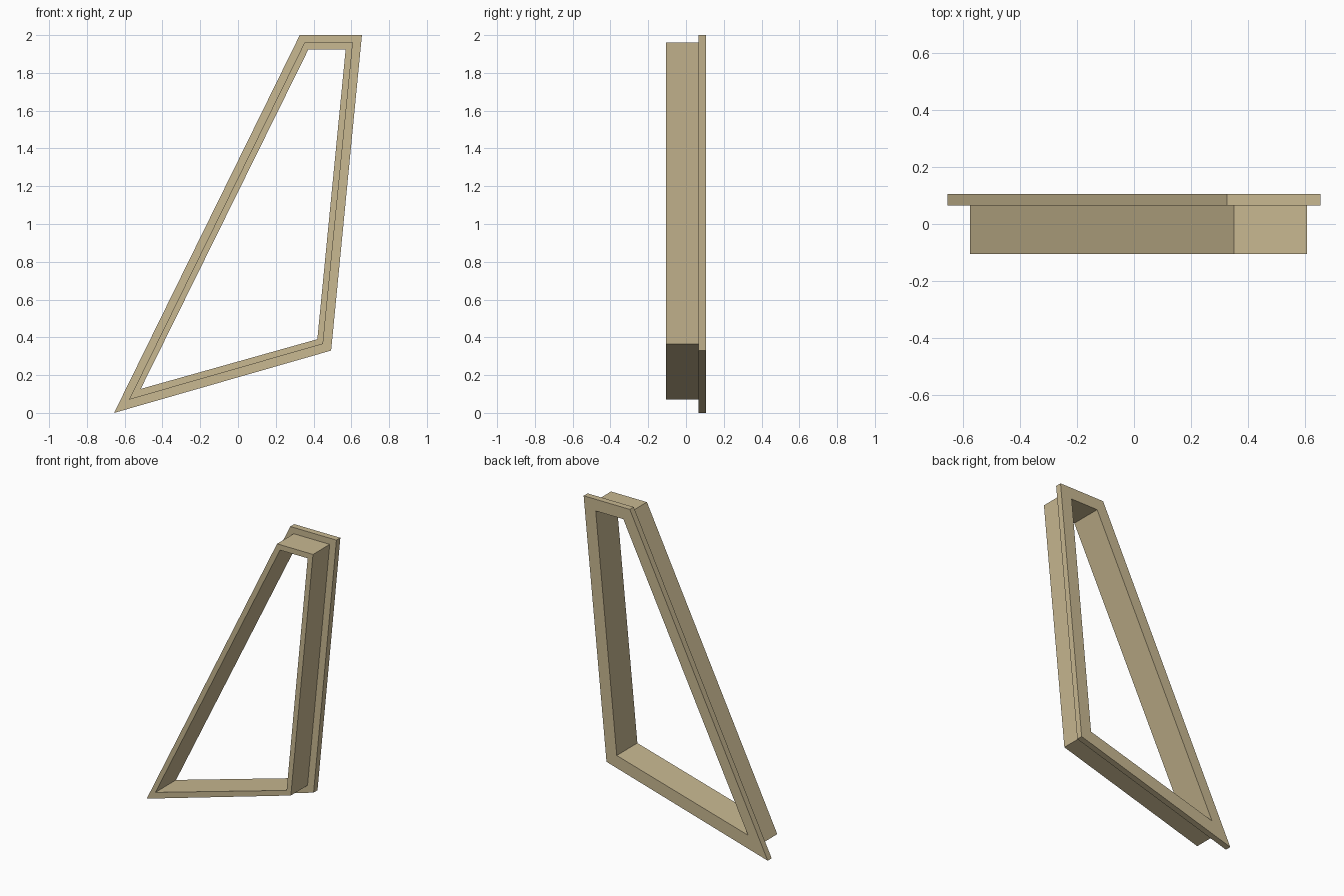
import bpy
import bmesh

if "Cube" in bpy.data.objects:
    bpy.data.objects.remove(bpy.data.objects["Cube"])

# Corner outlines in the x-z plane
FLANGE = [(-0.656, 0.0), (0.493, 0.33), (0.656, 2.0), (0.327, 2.0)]
BODY = [(-0.577, 0.07), (0.45, 0.365), (0.608, 1.96), (0.352, 1.96)]
OPENING = [(-0.515, 0.127), (0.42, 0.39), (0.57, 1.925), (0.373, 1.925)]
FRONT, STEP, BACK = -0.105, 0.065, 0.105

tan = bpy.data.materials.new("tan_frame")
tan.diffuse_color = (0.578, 0.479, 0.283, 1)
tan.use_nodes = True
tan.node_tree.nodes["Principled BSDF"].inputs["Base Color"].default_value = tan.diffuse_color

# Window frame: a stepped section carried round the four corners
bm = bmesh.new()
section = [(OPENING, FRONT), (BODY, FRONT), (BODY, STEP),
           (FLANGE, STEP), (FLANGE, BACK), (OPENING, BACK)]
rings = [[bm.verts.new((x, y, z)) for x, z in outline] for outline, y in section]
for a, b in zip(rings, rings[1:] + rings[:1]):
    for i in range(4):
        j = (i + 1) % 4
        bm.faces.new((a[i], a[j], b[j], b[i]))
bmesh.ops.recalc_face_normals(bm, faces=bm.faces)

mesh = bpy.data.meshes.new("window_frame")
bm.to_mesh(mesh)
bm.free()
mesh.materials.append(tan)
frame = bpy.data.objects.new("window_frame", mesh)
bpy.context.collection.objects.link(frame)
